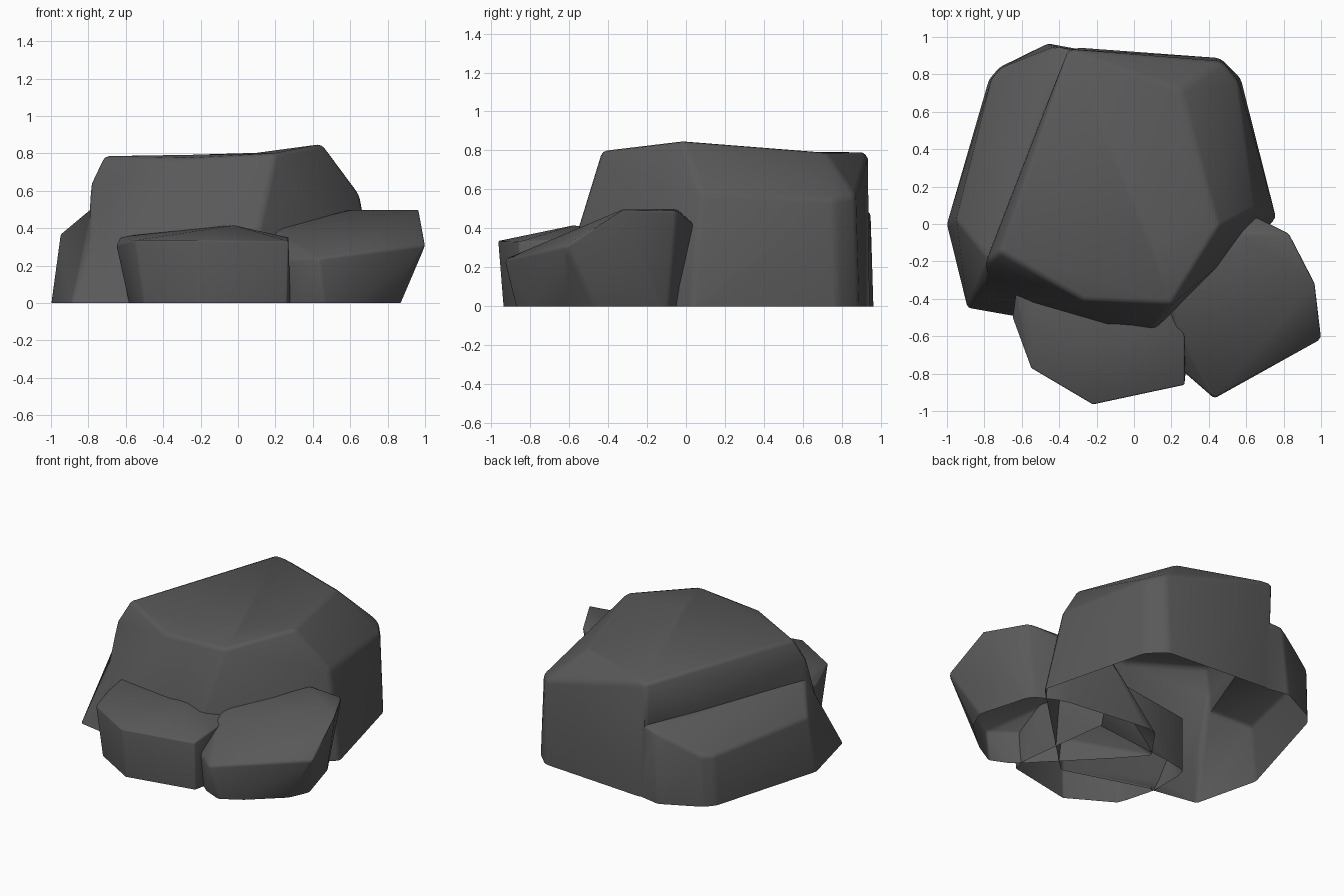
import bpy, bmesh, math
from mathutils import Vector

if "Cube" in bpy.data.objects:
    bpy.data.objects.remove(bpy.data.objects["Cube"])

stone = bpy.data.materials.new("dark_stone")
stone.diffuse_color = (0.10, 0.10, 0.10, 1)
stone.use_nodes = True
stone.node_tree.nodes["Principled BSDF"].inputs["Base Color"].default_value = stone.diffuse_color


def chunk(name, base, upper, width, peak=None, lift=0):
    """Faceted stone: ground outline plus upper corners, edges softened."""
    bm = bmesh.new()
    for x, y in base:
        bm.verts.new((x, y, 0))
        bm.verts.new((x, y, -0.1))
    for p in upper:
        bm.verts.new(p)
    bmesh.ops.convex_hull(bm, input=bm.verts)
    loose = [v for v in bm.verts if not v.link_faces]
    bmesh.ops.delete(bm, geom=loose, context='VERTS')
    bmesh.ops.recalc_face_normals(bm, faces=bm.faces)
    if peak:  # raise one corner so the top dips beside it
        near = min(bm.verts, key=lambda v: (v.co - Vector(peak)).length)
        near.co.z += lift
    bmesh.ops.dissolve_limit(bm, angle_limit=math.radians(3), verts=bm.verts, edges=bm.edges)
    sharp = [e for e in bm.edges if e.calc_face_angle(0) > math.radians(20)
             and max(v.co.z for v in e.verts) > -0.05]
    bmesh.ops.bevel(bm, geom=sharp, offset=width, segments=2, profile=0.5,
                    affect='EDGES', clamp_overlap=True)
    me = bpy.data.meshes.new(name)
    bm.to_mesh(me)
    bm.free()
    me.materials.append(stone)
    ob = bpy.data.objects.new(name, me)
    bpy.context.collection.objects.link(ob)
    return ob


def finish(ob):
    """Trim at the ground, leave the underside open, shade softly."""
    bm = bmesh.new()
    bm.from_mesh(ob.data)
    geom = bm.verts[:] + bm.edges[:] + bm.faces[:]
    bmesh.ops.bisect_plane(bm, geom=geom, plane_co=(0, 0, 0), plane_no=(0, 0, 1),
                           clear_inner=True)
    low = [f for f in bm.faces if all(v.co.z < 0.001 for v in f.verts)]
    bmesh.ops.delete(bm, geom=low, context='FACES')
    bm.to_mesh(ob.data)
    bm.free()
    bpy.ops.object.select_all(action='DESELECT')
    ob.select_set(True)
    bpy.context.view_layer.objects.active = ob
    bpy.ops.object.shade_smooth_by_angle(angle=math.radians(50))


# Large boulder
main = chunk("large_boulder",
             [(-.80, -.42), (-.8, -.2), (-.31, .945), (.46, .89), (.57, .78),
              (.76, .03), (.03, -.68), (-.49, -.52)],
             [(-.72, -.15, .785), (-.79, -.2, .64), (-.35, .935, .79), (-.27, -.41, .772),
              (.2, -.43, .80), (.45, -.02, .80), (.28, .25, .80), (.1, -.1, .803),
              (.25, .72, .79), (.47, .87, .57), (.56, .76, .55), (.65, .08, .58)],
             0.025, (.45, -.02, .80), .05)

# Stepped ledge along its left side
ledge = chunk("left_ledge",
              [(-1, 0), (-.78, .77), (-.72, .84), (-.46, .965), (-.1, .90),
               (-.89, -.45), (-.55, -.51), (-.2, 0)],
              [(-.95, .02, .37), (-.76, .78, .34), (-.71, .835, .34), (-.42, .95, .48),
               (-.25, .91, .52), (-.77, -.21, .52), (-.55, -.1, .5)], 0.02)
mod = main.modifiers.new("join", 'BOOLEAN')
mod.operation = 'UNION'
mod.solver = 'EXACT'
mod.object = ledge
bpy.context.view_layer.objects.active = main
bpy.ops.object.modifier_apply(modifier=mod.name)
bpy.data.objects.remove(ledge)
finish(main)

# Low stone in front
front = chunk("front_stone",
              [(-.56, -.5), (-.49, -.76), (-.2, -.93), (.26, -.84), (.28, -.75),
               (.2, -.1), (-.56, -.19)],
              [(-.65, -.5, .31), (-.63, -.36, .35), (-.55, -.77, .335), (-.22, -.965, .335),
               (.27, -.86, .33), (.27, -.6, .35), (-.02, -.58, .415), (-.56, -.19, .38),
               (.16, -.04, .35)], 0.015)
finish(front)

# Leaning stone at front right
right = chunk("right_stone",
              [(.83, -.42), (.75, -.60), (.47, -.85), (.29, -.77), (-.29, -.17),
               (-.13, .06), (.6, -.03), (.74, -.1)],
              [(.97, -.32, .50), (1.005, -.615, .31), (.76, -.69, .25), (.43, -.935, .24),
               (.24, -.77, .23), (.225, -.55, .36), (.21, -.42, .40), (.6, -.05, .50),
               (.65, .04, .42), (.83, -.05, .49), (.3, .13, .36)], 0.015)
finish(right)
